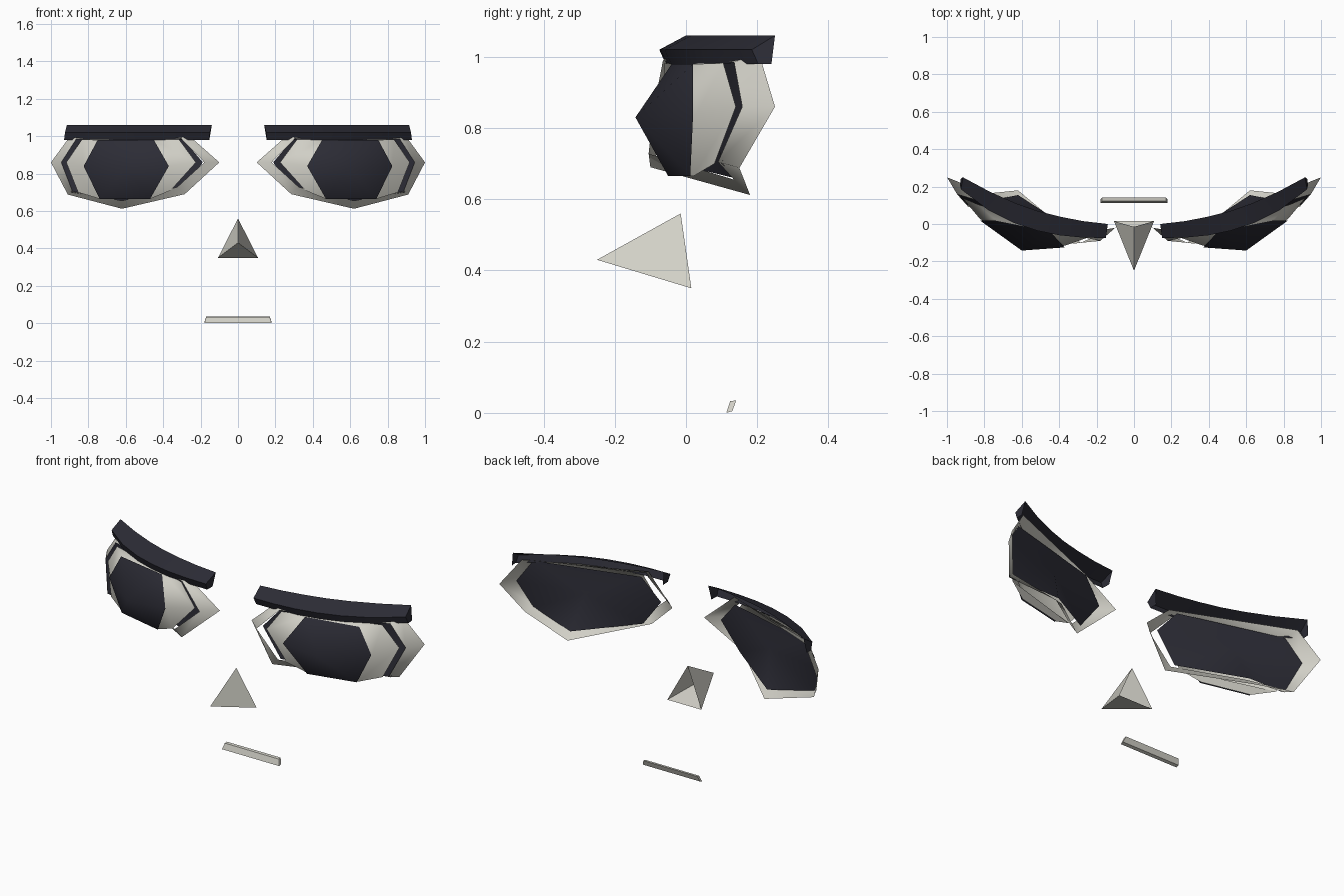
import bpy, bmesh, math

if "Cube" in bpy.data.objects:
    bpy.data.objects.remove(bpy.data.objects["Cube"])


def material(name, rgb):
    m = bpy.data.materials.new(name)
    m.diffuse_color = (*rgb, 1)
    m.use_nodes = True
    m.node_tree.nodes["Principled BSDF"].inputs["Base Color"].default_value = m.diffuse_color
    return m


LIGHT = material("warm_white", (0.64, 0.63, 0.57))
DARK = material("charcoal", (0.025, 0.025, 0.036))


def build(name, rings, mat, sign=1, cap=None, loop=True, smooth=0, sheet=True, ends=False):
    """Bridge rings of points; cap = centre point closing the last ring."""
    bm = bmesh.new()
    vs = [[bm.verts.new((sign * x, y, z)) for x, y, z in r] for r in rings]
    for a, b in zip(vs, vs[1:]):
        n = len(a)
        for i in range(n if loop else n - 1):
            j = (i + 1) % n
            bm.faces.new((a[i], a[j], b[j], b[i]))
    if cap:
        c = bm.verts.new((sign * cap[0], cap[1], cap[2]))
        r = vs[-1]
        for i in range(len(r)):
            bm.faces.new((r[i], r[(i + 1) % len(r)], c))
    if ends:
        bm.faces.new(vs[0])
        bm.faces.new(vs[-1])
    bmesh.ops.recalc_face_normals(bm, faces=bm.faces)
    # open sheets look towards the front
    if sheet and sum(f.normal.y * f.calc_area() for f in bm.faces) > 0:
        bmesh.ops.reverse_faces(bm, faces=bm.faces)
    me = bpy.data.meshes.new(name)
    bm.to_mesh(me)
    bm.free()
    me.materials.append(mat)
    ob = bpy.data.objects.new(name, me)
    bpy.context.collection.objects.link(ob)
    if smooth:
        bpy.ops.object.select_all(action='DESELECT')
        ob.select_set(True)
        bpy.context.view_layer.objects.active = ob
        bpy.ops.object.shade_smooth_by_angle(angle=math.radians(smooth))
    return ob


# rim outlines: inner tip, inner top, outer top, outer tip, outer low, bottom, inner low
rim_outer = [(.10, -.02, .86), (.27, -.05, 1.01), (.89, .205, 1.01), (1.0, .25, .86),
             (.91, .15, .688), (.62, .18, .612), (.285, -.10, .69)]
rim_inner = [(.18, -.09, .86), (.305, -.065, .988), (.865, .135, .985), (.945, .158, .86),
             (.885, .09, .705), (.62, .135, .655), (.325, -.105, .728)]
# dark plate behind the eye
plate = [(.188, -.045, .86), (.295, -.02, .985), (.865, .137, .985), (.95, .167, .86),
         (.89, .10, .70), (.62, .155, .655), (.305, -.05, .705)]
# white of the eye and iris, six sided
white = [(.225, -.065, .86), (.315, -.06, .982), (.835, .105, .982), (.918, .14, .86),
         (.855, .08, .70), (.36, -.075, .71)]
iris = [(.37, -.125, .84), (.45, -.04, .98), (.75, .02, .98), (.825, .02, .84),
        (.74, .012, .665), (.47, -.05, .665)]
iris_mid = (.60, -.142, .83)


def back(p, d=.009):
    return (p[0], p[1] + d, p[2])


# brow path: x, back y, front y
brow_path = [(.15, .0, -.075), (.28, .015, -.072), (.40, .038, -.06), (.52, .068, -.035),
             (.64, .11, .005), (.78, .172, .075), (.925, .25, .185)]

for s, side in ((1, "right"), (-1, "left")):
    build("eye_rim_" + side, [rim_outer, rim_inner], LIGHT, s, smooth=100)
    build("eye_back_plate_" + side, [plate], DARK, s, cap=(.58, .075, .85), smooth=100)
    build("eye_white_" + side, [white, [back(p) for p in iris]], LIGHT, s,
          cap=back(iris_mid), smooth=70)
    build("iris_" + side, [iris], DARK, s, cap=iris_mid, smooth=100)
    # brow shell, open towards the back and below, closed at both ends
    sections = [[(x + .003, b - .01, .98), (x - .01, b, 1.06), (x, f, 1.02), (x + .005, f + .018, .98)]
                for x, b, f in brow_path]
    build("eyebrow_" + side, [r[1:] for r in sections], DARK, s, loop=False, smooth=60)
    for part, r in (("inner", sections[0]), ("outer", sections[-1])):
        build("eyebrow_%s_end_%s" % (part, side), [r], DARK, s, ends=False,
              cap=tuple(sum(p[k] for p in r) / 4 for k in range(3)))

# nose: three-sided cone, open at the back
build("nose", [[(0, -.015, .56), (-.107, .015, .35), (.107, .015, .35)]], LIGHT,
      cap=(0, -.25, .43))

# mouth: thin slanted bar
build("mouth", [[(-.18, .113, 0), (.18, .113, 0), (.18, .13, .005), (-.18, .13, .005)],
                [(-.17, .124, .033), (.17, .124, .033), (.17, .141, .035), (-.17, .141, .035)]],
      LIGHT, sheet=False, ends=True)
